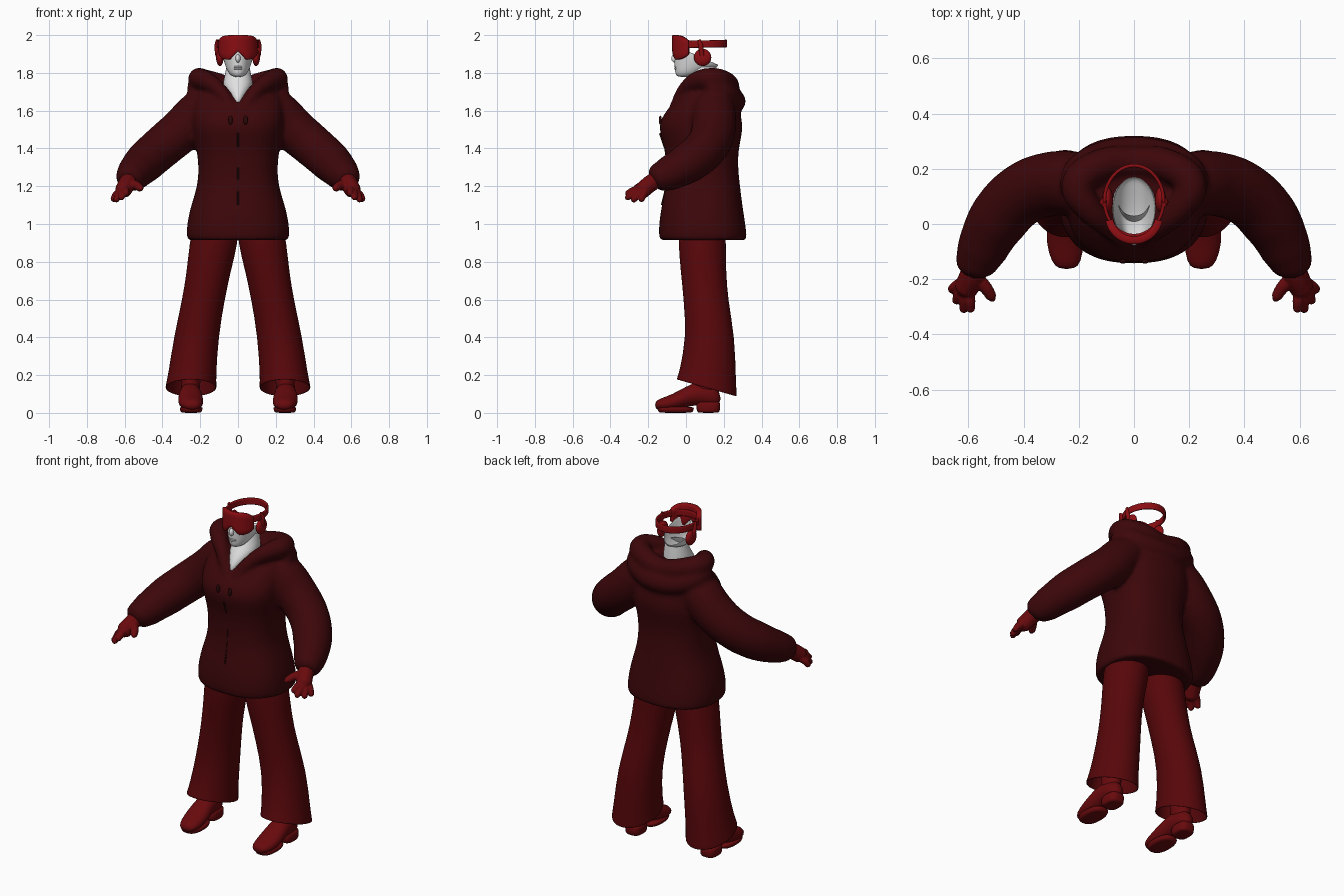
import bpy, bmesh, math
from mathutils import Vector

cube = bpy.data.objects.get("Cube")
if cube:
    bpy.data.objects.remove(cube, do_unlink=True)


def material(name, rgb):
    m = bpy.data.materials.new(name)
    m.use_nodes = True
    m.diffuse_color = (*rgb, 1)
    m.node_tree.nodes["Principled BSDF"].inputs["Base Color"].default_value = (*rgb, 1)
    return m


JACKET = material("dark maroon cloth", (0.045, 0.002, 0.003))
TRIM = material("blackish red trim", (0.025, 0.002, 0.002))
PANTS = material("deep red cloth", (0.095, 0.002, 0.003))
LEATHER = material("red leather", (0.14, 0.003, 0.004))
GOGGLE = material("bright red plastic", (0.25, 0.004, 0.006))
SKIN = material("pale grey skin", (0.75, 0.75, 0.75))


def finish(name, bm, mat, subsurf=0, thick=0.0, bevel=0.0):
    bmesh.ops.recalc_face_normals(bm, faces=bm.faces)
    for f in bm.faces:
        f.smooth = True
    mesh = bpy.data.meshes.new(name)
    bm.to_mesh(mesh)
    bm.free()
    mesh.materials.append(mat)
    ob = bpy.data.objects.new(name, mesh)
    bpy.context.collection.objects.link(ob)
    if thick:
        ob.modifiers.new("thickness", 'SOLIDIFY').thickness = thick
    if bevel:
        ob.modifiers.new("bevel", 'BEVEL').width = bevel
    if subsurf:
        mod = ob.modifiers.new("smooth", 'SUBSURF')
        mod.levels = mod.render_levels = subsurf
    return ob


def fuse(name, parts, mat, voxel, smooth):
    """Melt overlapping closed parts into one soft surface."""
    bm = bmesh.new()
    bpy.context.view_layer.update()
    graph = bpy.context.evaluated_depsgraph_get()
    for ob in parts:
        mesh = bpy.data.meshes.new_from_object(ob.evaluated_get(graph))
        bm.from_mesh(mesh)
        bpy.data.meshes.remove(mesh)
    for ob in parts:
        bpy.data.objects.remove(ob, do_unlink=True)
    bmesh.ops.remove_doubles(bm, verts=bm.verts, dist=0.0001)
    ob = finish(name, bm, mat)
    mod = ob.modifiers.new("melt", 'REMESH')
    mod.mode, mod.voxel_size, mod.use_smooth_shade = 'VOXEL', voxel, True
    mod = ob.modifiers.new("soften", 'SMOOTH')
    mod.factor, mod.iterations = 0.5, smooth


def loft(name, rings, mat, axis='z', side=1, power=2.0, caps=(True, True), n=24, thick=0.0):
    """Rings are (position on axis, centre a, centre b, radius a, radius b, tilt)."""
    bm = bmesh.new()
    loops = []
    for t, a, b, ra, rb, *tilt in rings:
        loop = []
        for i in range(n):
            ang = math.tau * i / n
            c, s = math.cos(ang), math.sin(ang)
            u = math.copysign(abs(c) ** (2 / power), c) * ra
            v = math.copysign(abs(s) ** (2 / power), s) * rb
            w = t + (tilt[0] * v if tilt else 0)
            co = (a + u, b + v, w) if axis == 'z' else (a + u, w, b + v)
            loop.append(bm.verts.new((co[0] * side, co[1], co[2])))
        loops.append(loop)
    for p, q in zip(loops, loops[1:]):
        for i in range(n):
            j = (i + 1) % n
            bm.faces.new((p[i], p[j], q[j], q[i]))
    for cap, loop in zip(caps, (loops[0], loops[-1])):
        if cap:
            bm.faces.new(loop)
    return finish(name, bm, mat, subsurf=1, thick=thick)


def tube(name, points, mat, side=1, res=4):
    """Round tube through (x, y, z, radius) points."""
    cu = bpy.data.curves.new(name, 'CURVE')
    cu.dimensions = '3D'
    cu.bevel_depth = 1
    cu.bevel_resolution = res
    cu.resolution_u = 6
    cu.use_fill_caps = True
    sp = cu.splines.new('BEZIER')
    sp.bezier_points.add(len(points) - 1)
    for bp, (x, y, z, r) in zip(sp.bezier_points, points):
        bp.co = (x * side, y, z)
        bp.radius = r
        bp.handle_left_type = bp.handle_right_type = 'AUTO'
    tmp = bpy.data.objects.new(name + "_path", cu)
    bpy.context.collection.objects.link(tmp)
    bpy.context.view_layer.update()
    mesh = bpy.data.meshes.new_from_object(tmp.evaluated_get(bpy.context.evaluated_depsgraph_get()))
    bm = bmesh.new()
    bm.from_mesh(mesh)
    bpy.data.objects.remove(tmp, do_unlink=True)
    bpy.data.meshes.remove(mesh)
    return finish(name, bm, mat)


def ball(name, centre, radii, mat):
    bm = bmesh.new()
    bmesh.ops.create_uvsphere(bm, u_segments=24, v_segments=14, radius=1)
    for v in bm.verts:
        v.co = Vector(centre) + Vector(v.co[i] * radii[i] for i in range(3))
    return finish(name, bm, mat)


def wrap(name, centre_y, rx, ry, half_angle, top, bottom, mat, thick, n=40):
    """Curved upright strip around the head; top and bottom are rules of the angle from the front."""
    bm = bmesh.new()
    cols = []
    for i in range(n + 1):
        a = half_angle * (2 * i / n - 1)
        x, y = rx * math.sin(a), centre_y - ry * math.cos(a)
        lo, hi = bottom(a), top(a)
        cols.append([bm.verts.new((x, y, lo + (hi - lo) * k / 4)) for k in range(5)])
    for p, q in zip(cols, cols[1:]):
        for k in range(4):
            bm.faces.new((p[k], q[k], q[k + 1], p[k + 1]))
    bmesh.ops.remove_doubles(bm, verts=bm.verts, dist=0.0005)
    finish(name, bm, mat, thick=thick, bevel=0.003)


def mirrored(half):
    return half + [(-x, y, z, r) for x, y, z, r in half[-2::-1]]


# Jacket body, hood roll and hanging hood
torso = [(.925, .09, .24, .20), (.905, .09, .264, .228), (.93, .09, .274, .234),
         (1.0, .085, .272, .23), (1.1, .085, .25, .214), (1.2, .09, .214, .197),
         (1.3, .085, .208, .19), (1.4, .083, .22, .195), (1.48, .08, .24, .219),
         (1.54, .078, .245, .222), (1.6, .09, .246, .194), (1.67, .12, .24, .168),
         (1.72, .14, .20, .125), (1.75, .14, .10, .07)]
torso = [(z, 0, cy, rx, ry) for z, cy, rx, ry in torso]
jacket = [
    loft("body", torso, JACKET, power=2.4, n=32),
    tube("hood_roll", mirrored([(.035, -.068, 1.62, .022), (.10, -.005, 1.71, .04), (.172, .065, 1.76, .052),
                                (.205, .14, 1.768, .06), (.14, .205, 1.75, .06), (0, .225, 1.72, .058)]),
         JACKET, res=6),
    tube("hood_drape", mirrored([(.235, .11, 1.73, .04), (.20, .185, 1.70, .06), (.12, .235, 1.665, .062),
                                 (0, .252, 1.65, .064)]), JACKET, res=6)]
for side in (1, -1):
    jacket.append(tube("sleeve", [
        (.12, .13, 1.64, .10), (.20, .145, 1.595, .117), (.30, .145, 1.495, .118), (.40, .11, 1.41, .114),
        (.49, .02, 1.33, .11), (.55, -.09, 1.268, .093), (.575, -.155, 1.24, .074),
        (.58, -.178, 1.228, .045)], JACKET, side, res=7))
fuse("jacket", jacket, JACKET, .013, 5)

# Zip showing in two places
for label, part in (("lower", torso[4:7]), ("upper", torso[7:9])):
    tube(label + "_zip", [(0, cy - ry + .001, z, .005) for z, _, cy, _, ry in part], TRIM)

for side, label in ((1, "left"), (-1, "right")):
    ball(label + "_toggle", (.04 * side, -.136, 1.55), (.012, .008, .024), TRIM)

    # Gloved hand
    hand = [tube("palm", [(.572, -.14, 1.245, .045), (.588, -.19, 1.213, .046),
                          (.608, -.232, 1.178, .045), (.618, -.25, 1.163, .028)], LEATHER, side),
            tube("thumb", [(.58, -.19, 1.215, .028), (.54, -.228, 1.205, .024),
                           (.518, -.262, 1.19, .02), (.51, -.28, 1.183, .008)], LEATHER, side)]
    for k, tip in enumerate([(.662, -.238, 1.126), (.645, -.28, 1.126), (.617, -.312, 1.138), (.592, -.312, 1.16)]):
        base = Vector((.627 - .009 * k, -.215 - .008 * k, 1.17 + .004 * k))
        tip = Vector(tip)
        mid = base.lerp(tip, .55) + Vector((0, 0, .006))
        hand.append(tube("finger", [(*base, .022), (*mid, .021), (*tip, .016),
                                    (*(tip + (tip - mid) * .25), .006)], LEATHER, side))
    fuse(label + "_glove", hand, LEATHER, .005, 2)

    # Flared trouser leg with a hem that rises at the front
    loft(label + "_trouser_leg", [(1.05, .11, .085, .12, .125), (.9, .128, .085, .13, .127),
                                  (.75, .155, .092, .117, .121), (.6, .183, .105, .113, .118),
                                  (.4, .222, .13, .119, .13), (.2, .243, .115, .128, .15, -.15),
                                  (.14, .249, .11, .136, .16, -.27), (.132, .249, .11, .136, .16, -.28)],
         PANTS, side=side, caps=(True, False), thick=.006)

    # Heeled boot
    loft(label + "_boot", [(-.164, .244, .042, .028, .018), (-.14, .245, .043, .054, .032),
                           (-.07, .25, .055, .069, .044), (0, .252, .085, .064, .055),
                           (.06, .253, .105, .056, .062), (.13, .253, .095, .052, .06),
                           (.185, .253, .075, .03, .04)], LEATHER, axis='y', side=side)
    loft(label + "_boot_shaft", [(.08, .253, .10, .05, .07), (.18, .25, .10, .052, .065),
                                 (.3, .24, .11, .055, .06)], LEATHER, side=side)
    loft(label + "_boot_sole", [(0, .248, -.055, .045, .08), (.004, .248, -.055, .055, .09),
                                (.022, .248, -.055, .062, .1), (.035, .248, -.055, .06, .095)],
         LEATHER, side=side, power=2.5)
    loft(label + "_boot_heel", [(0, .253, .118, .042, .052), (.005, .253, .118, .05, .062),
                                (.055, .253, .118, .05, .065), (.06, .253, .118, .045, .058)],
         LEATHER, side=side, power=3)

    # Ear cup and its hanger
    ball(label + "_ear_cup", (.096 * side, .088, 1.882), (.02, .046, .046), GOGGLE)
    tube(label + "_ear_cup_hanger", [(.108, .07, 1.975, .009), (.112, .078, 1.94, .013),
                                     (.107, .085, 1.89, .013)], GOGGLE, side, res=3)

# Chest and neck showing in the collar
loft("neck", [(1.615, 0, .03, .012, .114), (1.68, 0, .05, .052, .114), (1.735, 0, .07, .084, .097),
              (1.77, 0, .085, .074, .08), (1.83, 0, .095, .062, .066)], SKIN, caps=(True, False))

# Face shell, open at the top and sloping down to the back
loft("face", [(1.778, 0, -.008, .02, .03), (1.787, 0, 0, .04, .055), (1.81, 0, .02, .056, .08, -.1),
              (1.84, 0, .04, .068, .102, -.2), (1.87, 0, .052, .077, .116, -.35),
              (1.895, 0, .055, .08, .118, -.45)], SKIN, caps=(True, False), thick=.004)
ball("nose", (0, -.06, 1.877), (.013, .018, .022), SKIN)
for z in (1.832, 1.822):
    ball("lip", (0, -.052, z), (.024, .011, .006), SKIN)

# Goggles with a nose notch, and the head strap
wrap("goggles", .035, .106, .108, 1.35,
     lambda a: 2.0 - .03 * (a / 1.35) ** 4,
     lambda a: 1.87 + .045 * max(0, 1 - abs(a) / .5) + .03 * (a / 1.35) ** 4, GOGGLE, .028)
wrap("head_strap", .085, .113, .133, math.pi,
     lambda a: 1.968 + .008 * abs(a) / math.pi,
     lambda a: 1.93 + .006 * abs(a) / math.pi, GOGGLE, .012)
